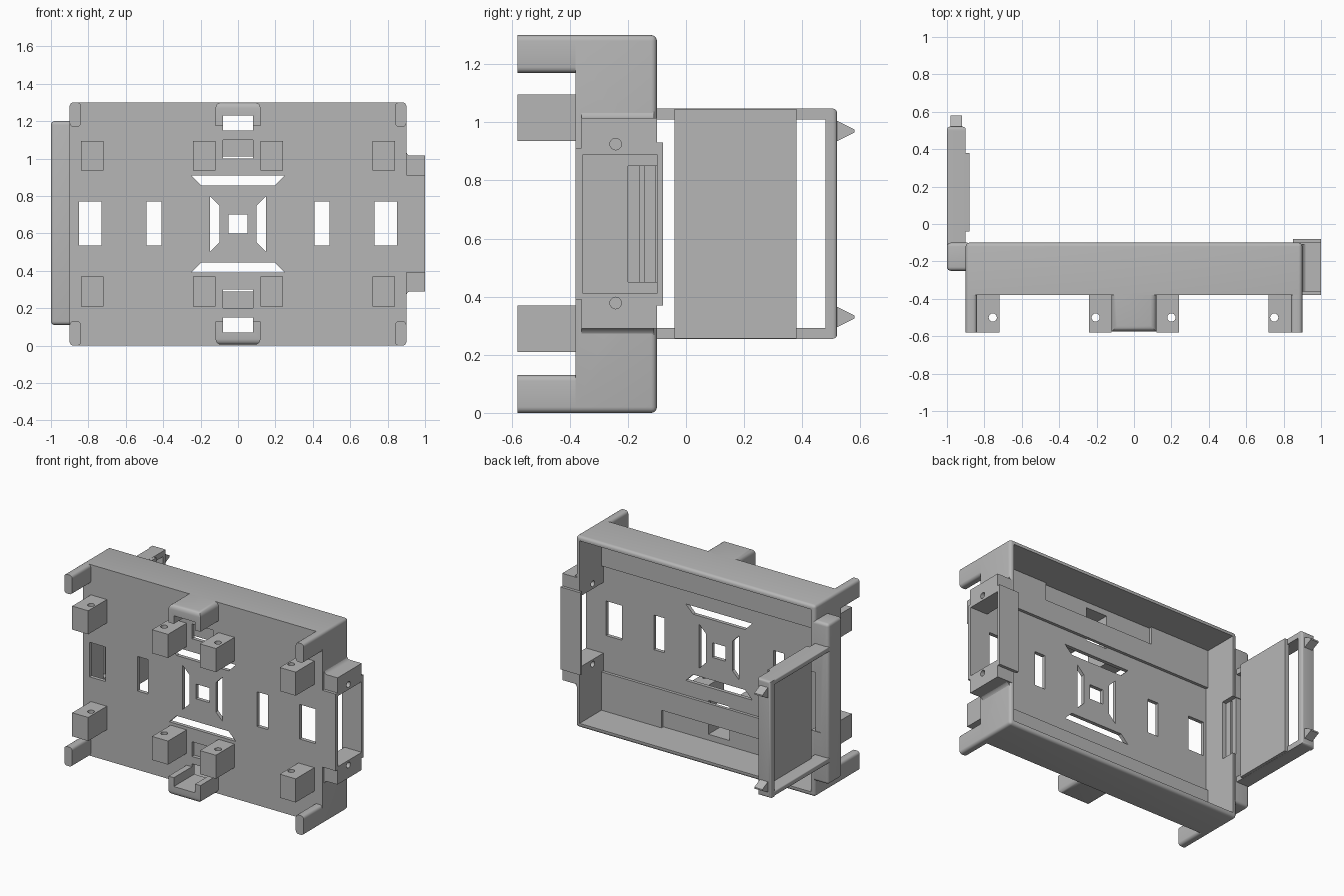
import bpy, bmesh, math
from mathutils import Vector

old = bpy.data.objects.get("Cube")
if old:
    bpy.data.objects.remove(old, do_unlink=True)

grey = bpy.data.materials.new("plain_grey")
grey.use_nodes = True
COLOUR = (0.47, 0.47, 0.47, 1)
grey.diffuse_color = COLOUR
grey.node_tree.nodes["Principled BSDF"].inputs["Base Color"].default_value = COLOUR
MID = 0.65  # height of the horizontal mirror plane


def prism(bm, pts, axis, lo, hi):
    """Extrude a 2D outline along axis 0, 1 or 2."""
    def place(p, d):
        c = list(p)
        c.insert(axis, d)
        return bm.verts.new(c)
    a = [place(p, lo) for p in pts]
    b = [place(p, hi) for p in pts]
    n = len(pts)
    bm.faces.new(a)
    bm.faces.new(b[::-1])
    for i in range(n):
        bm.faces.new((a[i], b[i], b[(i + 1) % n], a[(i + 1) % n]))
    bmesh.ops.recalc_face_normals(bm, faces=bm.faces)


def box(bm, x0, x1, y0, y1, z0, z1):
    prism(bm, [(x0, z0), (x1, z0), (x1, z1), (x0, z1)], 1, y0, y1)


def hole(bm, a, b, r, axis, lo, hi, n=16):
    pts = [(a + r * math.cos(2 * math.pi * i / n), b + r * math.sin(2 * math.pi * i / n)) for i in range(n)]
    prism(bm, pts, axis, lo, hi)


def flip(pts):
    return [(x, 2 * MID - z) for x, z in pts]


def make(name, bm):
    me = bpy.data.meshes.new(name)
    bm.to_mesh(me)
    bm.free()
    me.materials.append(grey)
    ob = bpy.data.objects.new(name, me)
    bpy.context.collection.objects.link(ob)
    return ob


def solid(name, dims, round_rule=None, width=0.02):
    """A box whose edges are rounded where round_rule(edge) holds."""
    bm = bmesh.new()
    box(bm, *dims)
    if round_rule:
        es = [e for e in bm.edges if round_rule(*[v.co for v in e.verts])]
        bmesh.ops.bevel(bm, geom=es, offset=width, segments=4, profile=0.5, affect='EDGES')
    return make(name, bm)


def activate(ob):
    bpy.ops.object.select_all(action='DESELECT')
    ob.select_set(True)
    bpy.context.view_layer.objects.active = ob


def cut(ob, build):
    """Subtract the shape drawn by build(bm)."""
    bm = bmesh.new()
    build(bm)
    tool = make("cutter", bm)
    tool.hide_render = True
    mod = ob.modifiers.new("cut", 'BOOLEAN')
    mod.operation, mod.solver, mod.object = 'DIFFERENCE', 'EXACT', tool
    activate(ob)
    bpy.ops.object.modifier_apply(modifier="cut")
    bpy.data.objects.remove(tool, do_unlink=True)


# Main tray, open at the back
tray = solid("tray", (-0.9, 0.9, -0.38, -0.1, 0, 1.3), lambda a, b: max(a.y, b.y) > -0.2)
cut(tray, lambda bm: box(bm, -0.87, 0.87, -0.355, 0.1, 0.03, 1.27))


def plate_openings(bm):
    for s in (-1, 1):
        for a, b in ((0.73, 0.85), (0.41, 0.49)):
            lo, hi = sorted((s * a, s * b))
            box(bm, lo, hi, -0.5, -0.3, 0.535, 0.77)
        prism(bm, [(s * 0.15, 0.5), (s * 0.15, 0.8), (s * 0.1, 0.75), (s * 0.1, 0.55)], 1, -0.5, -0.3)
    box(bm, -0.05, 0.05, -0.5, -0.3, 0.6, 0.7)
    trapezoid = [(-0.25, 0.91), (0.25, 0.91), (0.195, 0.855), (-0.195, 0.855)]
    strap = [(-0.08, 1.15), (0.08, 1.15), (0.08, 1.23), (-0.08, 1.23)]
    slot = [(x, z - 0.15 + (0.02 if z > 1.2 else 0)) for x, z in strap]
    for pts in (trapezoid, strap, slot):
        prism(bm, pts, 1, -0.5, -0.3)
        prism(bm, flip(pts), 1, -0.5, -0.3)


cut(tray, plate_openings)
cut(tray, lambda bm: box(bm, 0.8, 1.1, -0.355, 0.1, 0.41, 0.89))
hinge_slot = lambda bm: box(bm, -0.94, -0.8, -0.2, -0.1, 0.45, 0.85)
cut(tray, hinge_slot)

# Inner ledges, notched in the middle for the strap
ledge = [(-0.875, 1.28), (-0.875, 1.01), (0.875, 1.01), (0.875, 1.28),
         (0.42, 1.28), (0.42, 1.15), (-0.42, 1.15), (-0.42, 1.28)]
for name, pts in (("upper_ledge", ledge), ("lower_ledge", flip(ledge))):
    bm = bmesh.new()
    prism(bm, pts, 1, -0.356, -0.335)
    make(name, bm)

# Front mounting blocks with vertical screw holes
for level, z0 in (("upper", 0.935), ("lower", 0.21)):
    for i, (x, hx) in enumerate(((-0.78, -0.755), (-0.18, -0.205), (0.18, 0.2), (0.78, 0.75))):
        b = solid(f"{level}_mounting_block_{i + 1}", (x - 0.06, x + 0.06, -0.58, -0.37, z0, z0 + 0.16))
        cut(b, lambda bm: hole(bm, hx, -0.5, 0.022, 2, z0 - 0.1, z0 + 0.3))

# Corner tabs and U-shaped clips at the top and bottom of the front
for level, z0, z1, outer in (("upper", 1.17, 1.3, 1.3), ("lower", 0, 0.13, 0)):
    for side, s in (("left", 1), ("right", -1)):
        x0, x1 = sorted((s * 0.84, s * 0.9))
        solid(f"{level}_{side}_corner_tab", (x0, x1, -0.58, -0.37, z0, z1),
              lambda a, b: abs(a.y - b.y) > 0.1)
    clip = solid(f"{level}_clip", (-0.12, 0.12, -0.575, -0.37, z0 + 0.005, z1),
                 lambda a, b: abs(a.z - outer) < 0.01 and abs(b.z - outer) < 0.01
                 and max(a.y, b.y) + min(a.y, b.y) < -0.8, 0.03)
    inside = (1.1, 1.23) if level == "upper" else (0.07, 0.2)
    cut(clip, lambda bm: box(bm, -0.08, 0.08, -0.7, -0.3, *inside))

# Left side housing: two drilled ends, front wall and rear strip
for level, z0, z1, hz in (("upper", 0.89, 1.015, 0.925), ("lower", 0.29, 0.41, 0.378)):
    end = solid(f"{level}_housing_end", (0.872, 1.0, -0.36, -0.1, z0, z1))
    cut(end, lambda bm: hole(bm, -0.242, hz, 0.02, 0, 0.7, 1.1))
    cut(tray, lambda bm: hole(bm, -0.242, hz, 0.02, 0, 0.8, 1.1))
    # Fillet where the housing meets the tray wall
    zf, d = (1.01, 1) if level == "upper" else (0.295, -1)
    arc = [(0.935 - 0.04 * math.sin(t * math.pi / 8), zf + d * (0.04 - 0.04 * math.cos(t * math.pi / 8))) for t in range(5)]
    bm = bmesh.new()
    prism(bm, [(0.89, zf)] + arc, 1, -0.36, -0.11)
    make(f"{level}_housing_fillet", bm)
solid("housing_front_wall", (0.87, 1.0, -0.38, -0.355, 0.39, 0.912))
solid("housing_rear_strip", (0.85, 1.0, -0.1, -0.08, 0.37, 0.93))

# Right side hinge housing
hinge = solid("hinge_housing", (-1.0, -0.89, -0.25, -0.1, 0.11, 1.2),
              lambda a, b: min(a.x, b.x) < -0.95)
cut(hinge, hinge_slot)
for i, y in enumerate((-0.2, -0.145)):
    solid(f"hinge_rib_{i + 1}", (-0.945, -0.9, y, y + 0.04, 0.45, 0.85))

# Swing door: arms, end bar, thin panel and latch prongs
outer_edge = lambda a, b: min(a.x, b.x) < -0.95 and abs(a.y - b.y) + abs(a.z - b.z) > 0.02
for level, z0 in (("upper", 1.01), ("lower", 0.255)):
    solid(f"{level}_door_arm", (-1.0, -0.9, -0.12, 0.5, z0, z0 + 0.037), outer_edge, 0.01)
    s = 1 if level == "upper" else -1
    prong = [(0.51, MID + s * 0.36), (0.58, MID + s * 0.325), (0.58, MID + s * 0.315), (0.51, MID + s * 0.28)]
    bm = bmesh.new()
    prism(bm, prong, 0, -0.98, -0.92)
    make(f"{level}_door_prong", bm)
solid("door_end_bar", (-1.0, -0.9, 0.48, 0.52, 0.255, 1.047), lambda a, b: min(a.y, b.y) > 0.5, 0.015)
solid("door_panel", (-0.915, -0.88, -0.04, 0.38, 0.256, 1.046))

# Smooth the rounded edges, keep the corners sharp
for ob in [o for o in bpy.context.scene.objects if o.type == 'MESH' and o.data.materials and o.data.materials[0] == grey]:
    activate(ob)
    bpy.ops.object.shade_smooth_by_angle(angle=math.radians(35))
